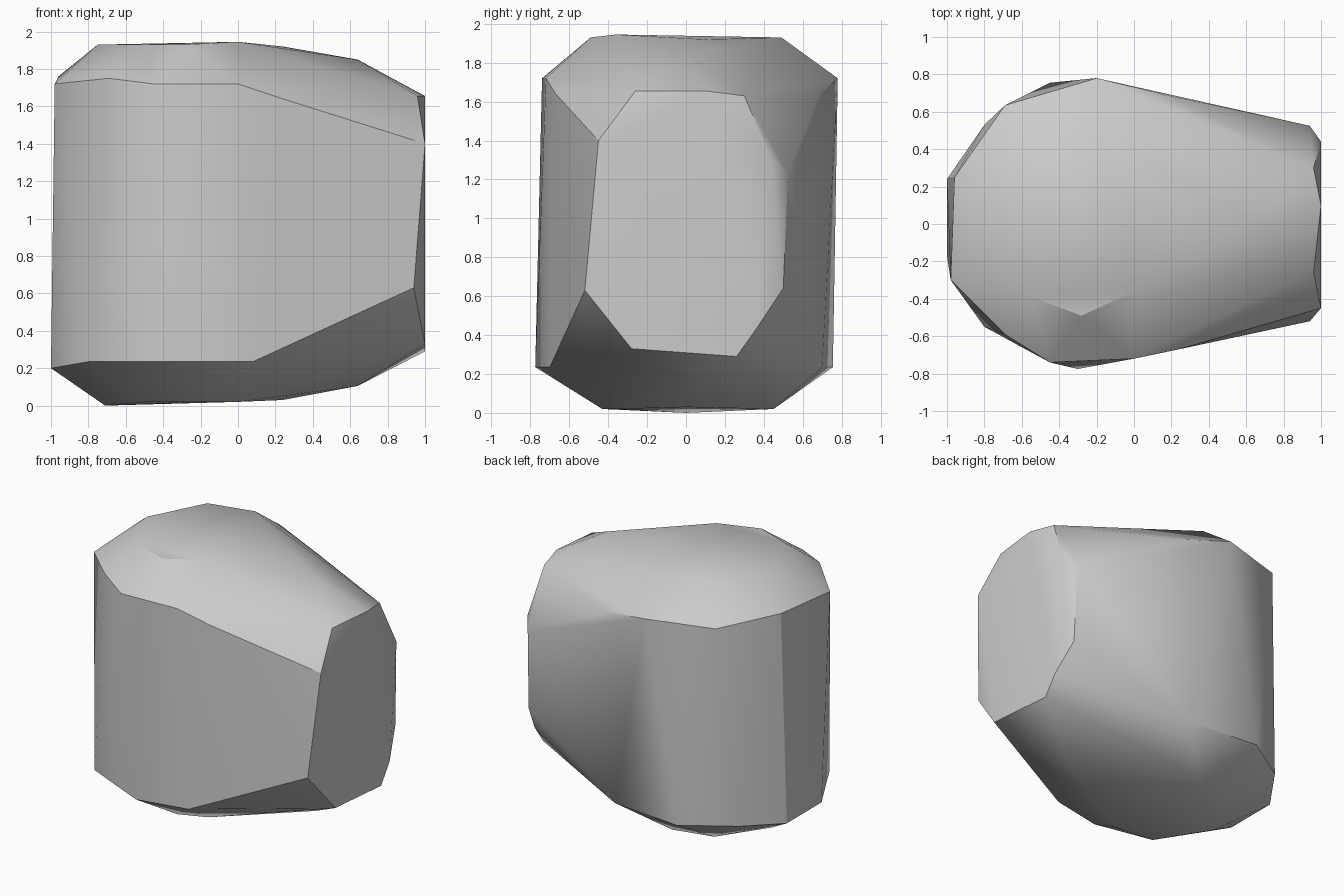
import bpy
import bmesh
import math


def remove_default_cube():
    cube = bpy.data.objects.get("Cube")
    if cube is not None:
        bpy.data.objects.remove(cube, do_unlink=True)


def make_material(name, colour):
    material = bpy.data.materials.new(name)
    material.use_nodes = True
    material.diffuse_color = colour
    shader = material.node_tree.nodes["Principled BSDF"]
    shader.inputs["Base Color"].default_value = colour
    return material


def level_ring(height, outline):
    """Corners that share one height."""
    return [(x, y, height) for x, y in outline]


def hull_object(name, corners, material):
    """Wrap a faceted convex skin around the given corners."""
    mesh = bpy.data.meshes.new(name)
    bm = bmesh.new()
    for corner in corners:
        bm.verts.new(corner)
    hull = bmesh.ops.convex_hull(bm, input=bm.verts)
    unused = set(hull["geom_interior"]) | set(hull["geom_unused"])
    loose = [item for item in unused if isinstance(item, bmesh.types.BMVert)]
    bmesh.ops.delete(bm, geom=loose, context="VERTS")
    bmesh.ops.recalc_face_normals(bm, faces=bm.faces)
    bm.to_mesh(mesh)
    bm.free()
    mesh.materials.append(material)
    rock = bpy.data.objects.new(name, mesh)
    bpy.context.scene.collection.objects.link(rock)
    return rock


remove_default_cube()
stone_grey = make_material("stone grey", (0.6, 0.6, 0.6, 1))

# Crown: nearly flat plateau that slopes down toward the narrow end
crown = level_ring(1.93, [(-.55, -.39), (-.28, -.49), (-.2, .49), (-.54, .41), (-.75, 0)])
crown += [(0, -.36, 1.945), (.24, .1, 1.92), (.64, 0, 1.85)]

# Shoulder: upper rim of the side walls
shoulder = level_ring(1.72, [(-.98, -.3), (-.45, -.74), (0, -.72), (-.2, .78), (-.69, .635)])
shoulder += [(-.69, -.59, 1.75), (-.96, .25, 1.76), (.24, -.67, 1.64), (.17, .69, 1.64)]

# Narrow end: broad cut facet with clipped corners
narrow_end = [
    (.96, -.26, 1.655), (1, .1, 1.655), (.96, .3, 1.63),
    (1, .44, 1.3), (.94, .525, 1.23), (.95, .5, .64), (1, .36, .43),
    (1, .26, .29), (1, -.28, .33), (.94, -.52, .63), (1, -.45, 1.4),
]

# Foot: lower rim of the side walls
foot = level_ring(.235, [(-.8, -.55), (-.3, -.775), (.08, -.7), (.1, .7), (-.45, .755), (-.8, .53)])
foot += level_ring(.2, [(-1, -.17), (-1, .24)])

# Underside: small resting plane that rises toward the narrow end
underside = level_ring(.02, [(-.5, -.4), (-.2, -.43), (0, -.35), (-.2, .45), (-.5, .38)])
underside += [(-.71, 0, 0), (.24, 0, .03), (.64, 0, .105)]

rock = hull_object("rock", crown + shoulder + narrow_end + foot + underside, stone_grey)

# Soft shading across gentle facets, crisp edges elsewhere
bpy.ops.object.select_all(action="DESELECT")
rock.select_set(True)
bpy.context.view_layer.objects.active = rock
bpy.ops.object.shade_smooth_by_angle(angle=math.radians(30))
